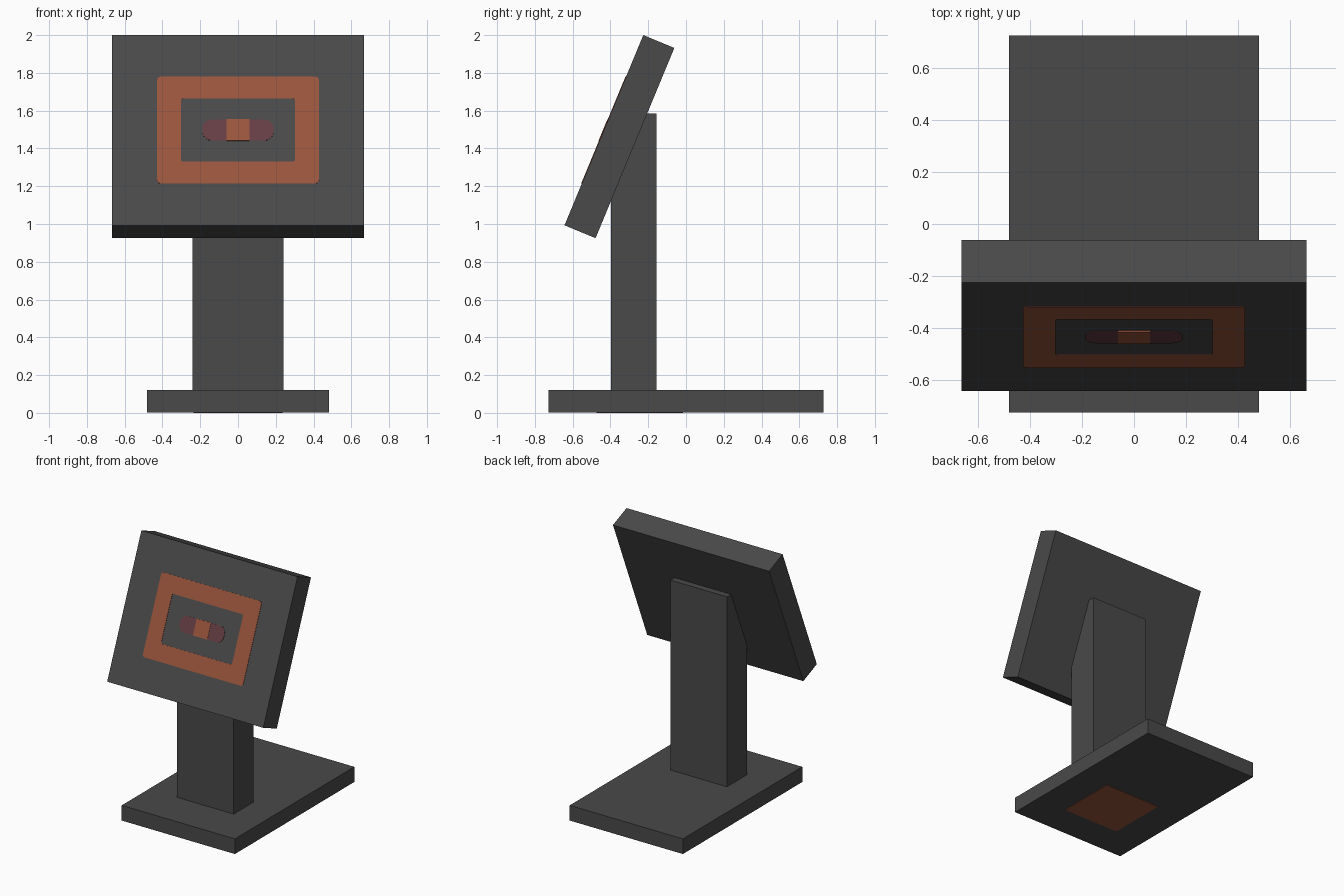
import bpy, bmesh, math
from mathutils import Matrix, Vector

cube = bpy.data.objects.get("Cube")
if cube:
    bpy.data.objects.remove(cube, do_unlink=True)


def material(name, rgb):
    mat = bpy.data.materials.new(name)
    mat.use_nodes = True
    mat.diffuse_color = (*rgb, 1)
    mat.node_tree.nodes["Principled BSDF"].inputs["Base Color"].default_value = (*rgb, 1)
    return mat


GREY = material("charcoal", (0.067, 0.067, 0.067))
ORANGE = material("burnt orange", (0.318, 0.09, 0.046))
MAROON = material("dull maroon", (0.127, 0.048, 0.056))


def finish(name, bm, mat, matrix=Matrix()):
    bmesh.ops.recalc_face_normals(bm, faces=bm.faces)
    mesh = bpy.data.meshes.new(name)
    bm.to_mesh(mesh)
    bm.free()
    mesh.materials.append(mat)
    obj = bpy.data.objects.new(name, mesh)
    obj.matrix_world = matrix
    bpy.context.collection.objects.link(obj)
    return obj


def box(name, size, centre, mat, matrix=Matrix()):
    bm = bmesh.new()
    bmesh.ops.create_cube(bm, size=1)
    bmesh.ops.scale(bm, vec=size, verts=bm.verts)
    bmesh.ops.translate(bm, vec=centre, verts=bm.verts)
    return finish(name, bm, mat, matrix)


def rounded_loop(bm, half_w, half_h, radius, z, steps=6):
    """Vertices of a rounded rectangle, anticlockwise."""
    verts = []
    for corner, (sx, sy) in enumerate(((1, 1), (-1, 1), (-1, -1), (1, -1))):
        for i in range(steps + 1):
            a = (corner + i / steps) * math.pi / 2
            verts.append(bm.verts.new((sx * (half_w - radius) + radius * math.cos(a),
                                       sy * (half_h - radius) + radius * math.sin(a), z)))
    return verts


def plate(name, outer, z, thick, mat, matrix, inner=None):
    """Thin rounded plate, or a frame when an inner outline is given."""
    bm = bmesh.new()
    ring = rounded_loop(bm, *outer, z)
    if inner:
        hole = rounded_loop(bm, *inner, z)
        n = len(ring)
        faces = [bm.faces.new((ring[i], ring[(i + 1) % n], hole[(i + 1) % n], hole[i]))
                 for i in range(n)]
    else:
        faces = [bm.faces.new(ring)]
    top = bmesh.ops.extrude_face_region(bm, geom=faces, use_keep_orig=True)["geom"]
    bmesh.ops.translate(bm, vec=(0, 0, thick),
                        verts=[v for v in top if isinstance(v, bmesh.types.BMVert)])
    return finish(name, bm, mat, matrix)


# Base slab with a pad underneath
box("base", (0.966, 1.455, 0.117), (0, 0, 0.0615), GREY)
plate("base_pad", (0.235, 0.228, 0.012), 0, 0.004, ORANGE, Matrix.Translation((0, -0.245, 0)))

# Post, its top cut to follow the back of the panel
bm = bmesh.new()
profile = [(-0.397, 0.115), (-0.155, 0.115), (-0.155, 1.585), (-0.21, 1.585), (-0.397, 1.13)]
side = bm.faces.new([bm.verts.new((-0.241, y, z)) for y, z in profile])
moved = bmesh.ops.extrude_face_region(bm, geom=[side], use_keep_orig=True)["geom"]
bmesh.ops.translate(bm, vec=(0.482, 0, 0),
                    verts=[v for v in moved if isinstance(v, bmesh.types.BMVert)])
finish("post", bm, GREY)

# Tilted panel: local z points out of its front
tilt = Matrix.Translation((0, -0.3525, 1.4625)) @ Matrix.Rotation(math.radians(67.5), 4, "X")
THICK = 0.178
box("panel", (1.332, 1.09, THICK), (0, 0, 0), GREY, tilt)

# Flat markings on the panel front
front = THICK / 2 - 0.001
plate("screen_frame", (0.428, 0.306, 0.02), front, 0.004, ORANGE, tilt, (0.303, 0.181, 0.014))
plate("centre_bar", (0.188, 0.06, 0.05), front, 0.004, MAROON, tilt)
box("centre_block", (0.122, 0.122, 0.006), (0, 0, front + 0.003), ORANGE, tilt)
